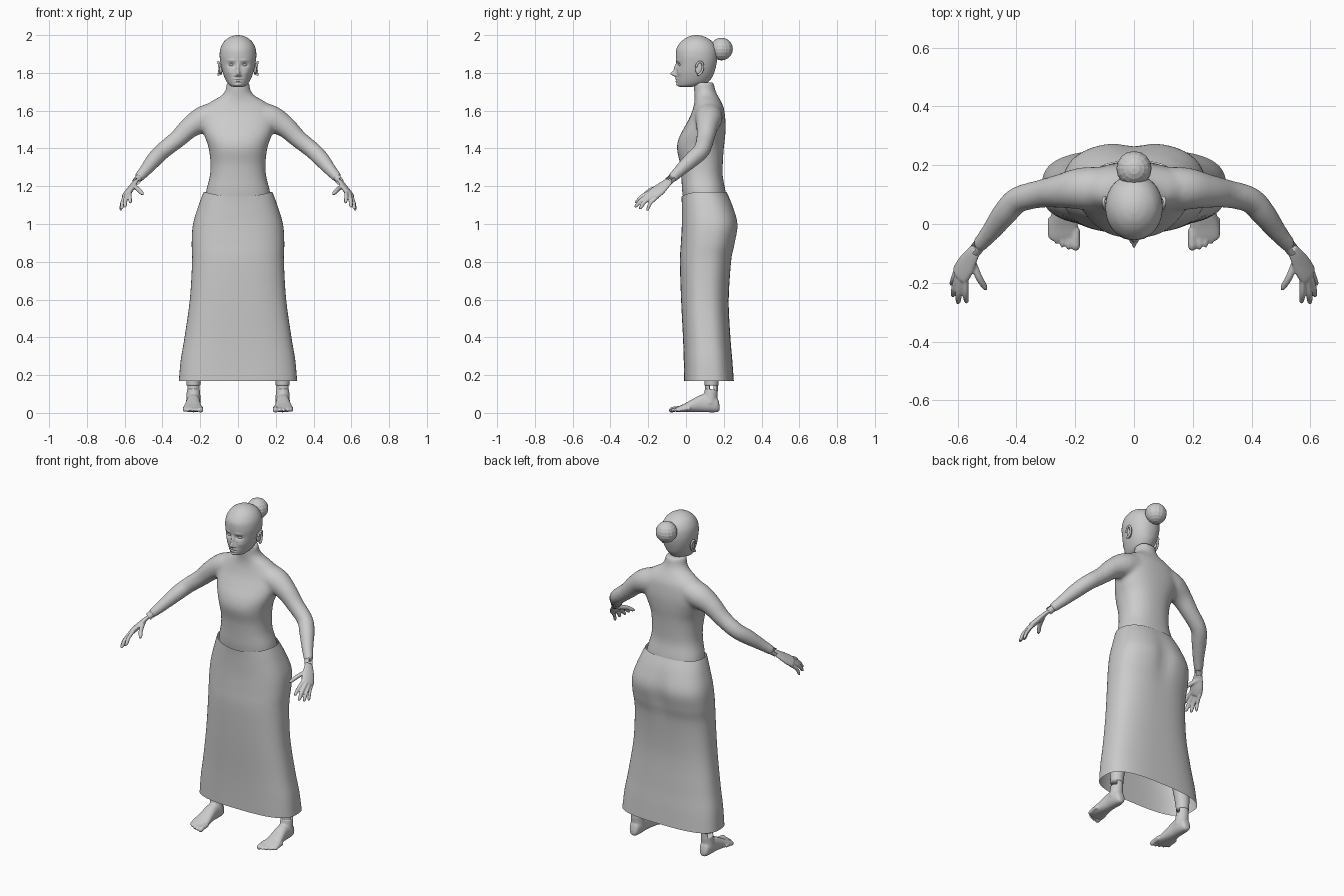
import bpy, bmesh, math
from mathutils import Vector, Matrix

if "Cube" in bpy.data.objects:
    bpy.data.objects.remove(bpy.data.objects["Cube"])

grey = bpy.data.materials.new("plain grey")
grey.diffuse_color = (0.6, 0.6, 0.6, 1)
grey.use_nodes = True
grey.node_tree.nodes["Principled BSDF"].inputs["Base Color"].default_value = grey.diffuse_color


def spline(rows, steps):
    """Catmull-Rom interpolation through rows of numbers."""
    out = []
    for i in range(len(rows) - 1):
        quad = zip(rows[max(i - 1, 0)], rows[i], rows[i + 1], rows[min(i + 2, len(rows) - 1)])
        quad = list(quad)
        for s in range(steps):
            t = s / steps
            out.append([b + 0.5 * t * (c - a + t * (2 * a - 5 * b + 4 * c - d + t * (3 * (b - c) + d - a)))
                        for a, b, c, d in quad])
    return out + [list(rows[-1])]


def sgn_pow(v, e):
    return math.copysign(abs(v) ** e, v)


def loft(bm, rings, segs=32, caps=True):
    """Skin rings of (centre, side vector, up vector, roundness)."""
    loops = []
    for c, u, v, n in rings:
        loops.append([bm.verts.new(c + u * sgn_pow(math.cos(a), 2 / n) + v * sgn_pow(math.sin(a), 2 / n))
                      for a in (2 * math.pi * k / segs for k in range(segs))])
    for p, q in zip(loops, loops[1:]):
        for k in range(segs):
            bm.faces.new((p[k], p[k - 1], q[k - 1], q[k]))
    if caps:
        bm.faces.new(loops[0])
        bm.faces.new(loops[-1])


def body(bm, rows, steps=5, segs=48, caps=True):
    """Upright loft from rows of z, half width, front y, back y, roundness."""
    loft(bm, [(Vector((0, (f + b) / 2, z)), Vector((max(w, .002), 0, 0)), Vector((0, (b - f) / 2, 0)), n)
              for z, w, f, b, n in spline(rows, steps)], segs, caps)


def limb(bm, rows, steps=5, segs=20, caps=True, flat=1.0, side=None):
    """Tube along rows of x, y, z, radius; optionally flattened across a side direction."""
    pts = spline(rows, steps)
    rings = []
    for i, p in enumerate(pts):
        d = Vector(pts[min(i + 1, len(pts) - 1)][:3]) - Vector(pts[max(i - 1, 0)][:3])
        d.normalize()
        u = Vector(side) if side else Vector((0.3, 0.2, 1)).cross(d)
        u = (u - d * u.dot(d)).normalized()
        r = max(p[3], .001)
        rings.append((Vector(p[:3]), u * r, d.cross(u) * r * flat, 2))
    loft(bm, rings, segs, caps)


def ball(bm, c, size):
    m = Matrix.Translation(c) @ Matrix.Diagonal((*size, 1))
    bmesh.ops.create_uvsphere(bm, u_segments=20, v_segments=12, radius=1, matrix=m)


def finish(name, bm, voxel=None, mirror=False, smooth=True, relax=4):
    bmesh.ops.recalc_face_normals(bm, faces=bm.faces)
    me = bpy.data.meshes.new(name)
    bm.to_mesh(me)
    bm.free()
    ob = bpy.data.objects.new(name, me)
    bpy.context.collection.objects.link(ob)
    me.materials.append(grey)
    for p in me.polygons:
        p.use_smooth = smooth
    if voxel:
        r = ob.modifiers.new("fuse", 'REMESH')
        r.mode, r.voxel_size, r.use_smooth_shade = 'VOXEL', voxel, True
        s = ob.modifiers.new("relax", 'SMOOTH')
        s.factor, s.iterations = 0.5, relax
    if mirror:
        m = ob.modifiers.new("mirror", 'MIRROR')
        m.use_mirror_merge = False
    return ob


# torso with neck and both arms, fused into one skin
bm = bmesh.new()
body(bm, [(1.10, .175, -.01, .215, 2.3), (1.17, .17, -.02, .21, 2.3), (1.25, .15, -.025, .195, 2.3),
          (1.32, .146, -.032, .195, 2.3), (1.40, .155, -.048, .2, 2.3), (1.46, .175, -.036, .207, 2.3),
          (1.52, .195, -.004, .21, 2.3), (1.57, .2, .022, .207, 2.2), (1.615, .185, .038, .2, 2.1),
          (1.65, .14, .045, .185, 2), (1.68, .088, .045, .168, 2), (1.71, .066, .042, .155, 2),
          (1.75, .06, .04, .148, 2)])
for s in (-1, 1):
    limb(bm, [(s * .1, .12, 1.575, .075), (s * .18, .12, 1.555, .072), (s * .25, .112, 1.515, .058),
              (s * .32, .102, 1.45, .048), (s * .395, .082, 1.39, .045), (s * .44, .035, 1.345, .043),
              (s * .49, -.03, 1.285, .033), (s * .53, -.076, 1.24, .026)])
finish("torso_and_arms", bm, voxel=.01, relax=8)

# long skirt, a single open sheet with a centre dip at the seat
bm = bmesh.new()
body(bm, [(.17, .313, -.01, .253, 2.9), (.28, .303, -.012, .245, 2.8), (.4, .283, -.016, .235, 2.7),
          (.6, .255, -.026, .226, 2.6), (.8, .243, -.032, .24, 2.5), (.9, .245, -.027, .262, 2.5),
          (1.0, .238, -.022, .277, 2.5), (1.1, .208, -.022, .248, 2.4), (1.17, .182, -.024, .215, 2.3)],
     segs=80, caps=False)
for v in bm.verts:
    x, y, z = v.co
    if y > .15:
        v.co.y -= .014 * math.exp(-(x / .05) ** 2 - ((z - .97) / .12) ** 2)
    if z > 1.1 and y < .1:
        v.co.z -= .025 * (z - 1.1) / .07 * max(0, 1 - (x / .18) ** 2)
finish("skirt", bm)

# head shaped from a smooth loft with raised and sunken facial features
bm = bmesh.new()
body(bm, [(1.725, .02, -.03, .02, 2), (1.732, .042, -.042, .07, 2), (1.75, .058, -.047, .115, 2.1),
          (1.78, .073, -.05, .14, 2.1), (1.81, .083, -.05, .152, 2.2), (1.85, .092, -.05, .162, 2.2),
          (1.89, .097, -.054, .167, 2.1), (1.93, .093, -.05, .163, 2), (1.965, .075, -.026, .14, 2),
          (1.987, .048, .003, .108, 2), (1.997, .022, .03, .08, 2), (2.0, .003, .05, .06, 2)],
     steps=8, segs=128)
features = [  # |x|, z, x spread, z spread, outward amount
    (0, 1.795, .010, .014, .030), (0, 1.825, .008, .022, .014), (.013, 1.787, .006, .006, .009),
    (.034, 1.842, .019, .011, -.012), (.034, 1.866, .022, .006, .004), (0, 1.768, .02, .004, .009),
    (0, 1.755, .016, .005, .009), (0, 1.738, .018, .008, .007), (.045, 1.80, .015, .015, .003),
    (0, 1.7615, .02, .002, -.004)]
for v in bm.verts:
    x, y, z = v.co
    if y < .03:
        v.co.y -= sum(a * math.exp(-((abs(x) - fx) / sx) ** 2 - ((z - fz) / sz) ** 2)
                      for fx, fz, sx, sz, a in features)
finish("head", bm)

# eyes
bm = bmesh.new()
ball(bm, (.034, -.026, 1.842), (.015, .014, .0085))
finish("eyes", bm, mirror=True)

# ears: a bowl with a raised rim
bm = bmesh.new()
ball(bm, (.091, .068, 1.822), (.009, .019, .033))
rim = [(.098 + .006 * math.sin(a) ** 2, .07 + .019 * math.cos(a) + .006 * math.sin(a),
        1.824 + .034 * math.sin(a), .006) for a in (math.radians(d) for d in range(-100, 171, 30))]
limb(bm, rim, steps=3, segs=10)
finish("ears", bm, mirror=True)

# faceted hair bun
bm = bmesh.new()
bmesh.ops.create_uvsphere(bm, u_segments=16, v_segments=10, radius=.06,
                          matrix=Matrix.Translation((0, .188, 1.926)))
finish("hair_bun", bm, smooth=False)

# hands: flattened palm, four fingers, thumb
bm = bmesh.new()
across = (-.6, -.3, .55)
limb(bm, [(.538, -.088, 1.229, .023), (.552, -.108, 1.212, .029), (.572, -.142, 1.182, .038),
          (.59, -.172, 1.158, .038), (.595, -.18, 1.152, .03)], flat=.42, side=across)
for base, tip, r in [((.604, -.158, 1.135), (.622, -.208, 1.072), .0095),
                     ((.6, -.172, 1.146), (.617, -.248, 1.08), .0105),
                     ((.588, -.18, 1.16), (.599, -.272, 1.09), .011),
                     ((.572, -.178, 1.172), (.57, -.27, 1.112), .0105),
                     ((.553, -.115, 1.2), (.503, -.225, 1.158), .012)]:
    a, b = Vector(base), Vector(tip)
    mid = a.lerp(b, .5) + Vector((.002, -.006, .006))
    limb(bm, [(*a.lerp(b, -.15), r), (*mid, r), (*a.lerp(b, .88), r * .85), (*b, r * .35)], segs=12)
finish("hands", bm, voxel=.004, mirror=True, relax=2)

# feet: sole to ankle, with five toes
bm = bmesh.new()
rows = [(.178, .236, .014, .012, .04), (.165, .236, .028, .004, .08), (.13, .236, .036, .003, .1),
        (.08, .237, .037, .004, .096), (.03, .239, .043, .004, .07), (-.01, .24, .05, .004, .048),
        (-.04, .24, .05, .004, .034), (-.055, .24, .044, .006, .026)]
loft(bm, [(Vector((x, y, (lo + hi) / 2)), Vector((w, 0, 0)), Vector((0, 0, (hi - lo) / 2)), 2.3)
          for y, x, w, lo, hi in spline(rows, 5)])
limb(bm, [(.236, .125, .05, .04), (.236, .13, .09, .037), (.236, .135, .125, .035)])
for i in range(5):
    x, r = .202 + .0205 * i - (.004 if i == 0 else 0), (.0145 if i == 0 else .0095)
    y = -.078 + .0025 * i * i
    limb(bm, [(x, y + .06, .024, r), (x, y + .02, .02, r), (x, y, .015, r), (x, y - .012, .012, r * .5)], segs=12)
finish("feet", bm, voxel=.005, mirror=True, relax=3)

# lower legs, ending just above the ankle
bm = bmesh.new()
limb(bm, [(.236, .135, .145, .036), (.234, .135, .2, .04), (.22, .135, .33, .052), (.2, .125, .5, .055)])
finish("lower_legs", bm, mirror=True)

# partial joint sleeves bridging ankle and wrist
for name, rows in (("ankle_joint", [(.236, .135, .115, .034), (.236, .135, .15, .034)]),
                   ("wrist_joint", [(.526, -.072, 1.244, .022), (.541, -.092, 1.227, .022)])):
    bm = bmesh.new()
    limb(bm, rows, steps=2, caps=False)
    bm.faces.ensure_lookup_table()
    bmesh.ops.delete(bm, geom=[f for i, f in enumerate(bm.faces) if i % 20 in (3, 4, 5, 6, 13, 14)],
                     context='FACES')
    finish(name, bm, mirror=True)
